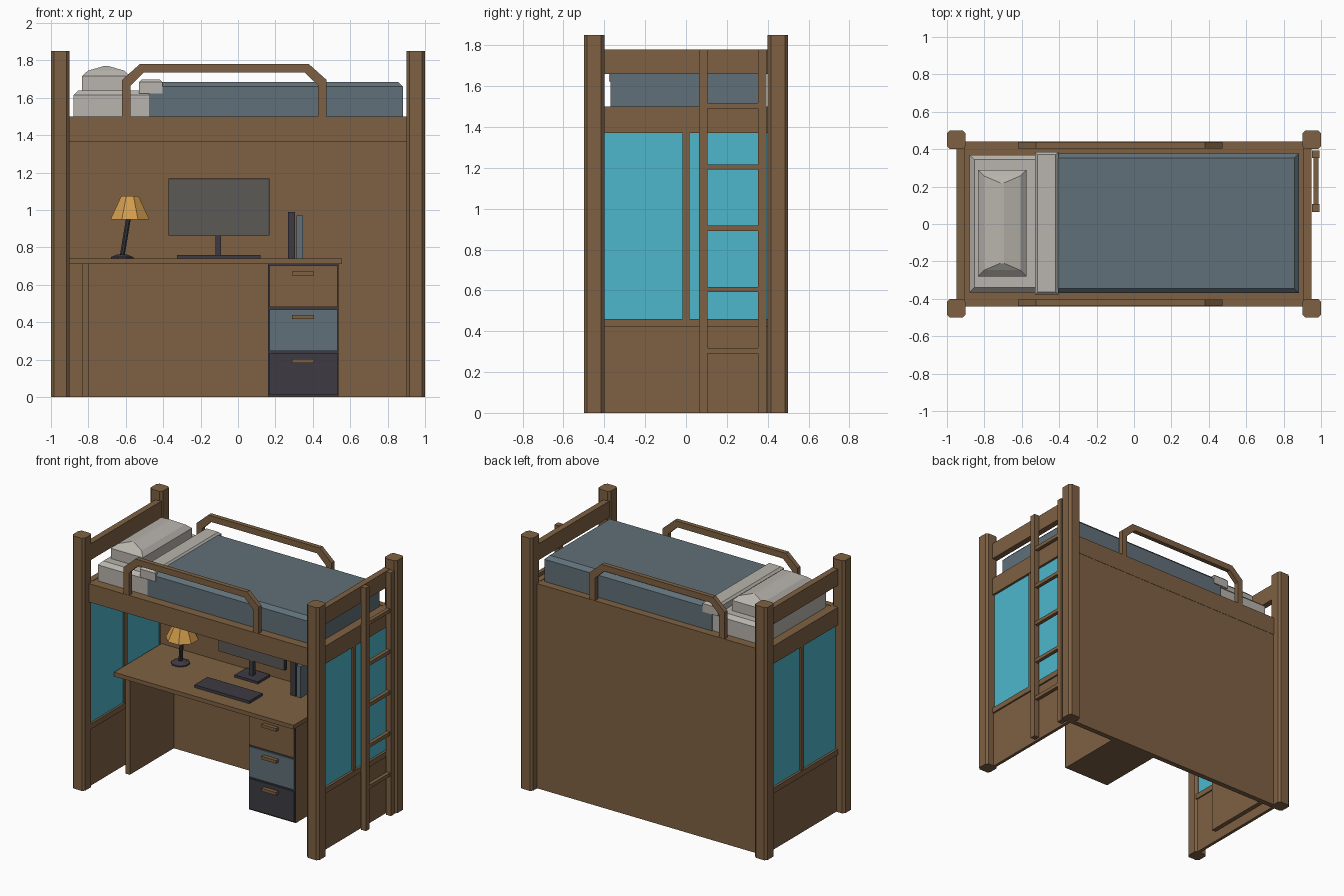
import bpy, bmesh, math
from mathutils import Vector

if "Cube" in bpy.data.objects:
    bpy.data.objects.remove(bpy.data.objects["Cube"], do_unlink=True)


def material(name, rgb):
    m = bpy.data.materials.new(name)
    m.use_nodes = True
    # sRGB to linear
    col = [((c / 255 + 0.055) / 1.055) ** 2.4 for c in rgb] + [1]
    m.diffuse_color = col
    m.node_tree.nodes["Principled BSDF"].inputs["Base Color"].default_value = col
    return m


WOOD = material("warm wood", (126, 97, 67))
SLATE = material("slate blue", (97, 112, 120))
LINEN = material("pale linen", (184, 180, 173))
DARK = material("charcoal", (61, 59, 66))
GLASS = material("turquoise glass", (77, 183, 203))
SHADE = material("amber shade", (210, 156, 76))
SCREEN = material("screen grey", (92, 90, 86))


def finish(bm, name, mat):
    bmesh.ops.recalc_face_normals(bm, faces=bm.faces)
    me = bpy.data.meshes.new(name)
    bm.to_mesh(me)
    bm.free()
    me.materials.append(mat)
    ob = bpy.data.objects.new(name, me)
    bpy.context.collection.objects.link(ob)
    return ob


def loft(name, mat, rings):
    """Skin a stack of closed rings of points and cap both ends."""
    bm = bmesh.new()
    loops = [[bm.verts.new(p) for p in r] for r in rings]
    n = len(loops[0])
    for a, b in zip(loops, loops[1:]):
        for i in range(n):
            j = (i + 1) % n
            bm.faces.new((a[i], a[j], b[j], b[i]))
    bm.faces.new(loops[0])
    bm.faces.new(loops[-1])
    return finish(bm, name, mat)


def rect(x, y, z, inset=0):
    (x0, x1), (y0, y1), i = x, y, inset
    return [(x0 + i, y0 + i, z), (x1 - i, y0 + i, z), (x1 - i, y1 - i, z), (x0 + i, y1 - i, z)]


def box(name, mat, x, y, z):
    return loft(name, mat, [rect(x, y, z[0]), rect(x, y, z[1])])


def cushion(name, mat, x, y, z, c):
    """Box with chamfered top edges."""
    return loft(name, mat, [rect(x, y, z[0]), rect(x, y, z[1] - c), rect(x, y, z[1], c)])


def disc(c, r, n=8):
    return [(c[0] + r * math.cos(math.tau * (k + 0.5) / n),
             c[1] + r * math.sin(math.tau * (k + 0.5) / n), c[2]) for k in range(n)]


def span(s, a, b):
    return tuple(sorted((s * a, s * b)))


# Corner posts with chamfered vertical edges
h, c = 0.05, 0.016
octagon = [(-h + c, -h), (h - c, -h), (h, -h + c), (h, h - c),
           (h - c, h), (-h + c, h), (-h, h - c), (-h, -h + c)]
for sx, side in ((1, "left"), (-1, "right")):
    for sy, end in ((-1, "front"), (1, "back")):
        loft(f"{end}_{side}_post", WOOD,
             [[(sx * 0.95 + u, sy * 0.45 + v, z) for u, v in octagon] for z in (0, 1.85)])

# End walls: wooden base, sill, two panes, mullion, rails
for s, side in ((1, "left"), (-1, "right")):
    wide, thin, y = span(s, 0.905, 0.95), span(s, 0.915, 0.938), (-0.41, 0.41)
    box(f"{side}_lower_panel", WOOD, thin, y, (0, 0.43))
    box(f"{side}_sill", WOOD, wide, y, (0.42, 0.46))
    box(f"{side}_window", GLASS, span(s, 0.92, 0.933), y, (0.45, 1.38))
    box(f"{side}_mullion", WOOD, span(s, 0.91, 0.945), (-0.018, 0.018), (0.46, 1.37))
    box(f"{side}_bed_rail", WOOD, wide, y, (1.37, 1.5))
    box(f"{side}_head_rail", WOOD, wide, y, (1.66, 1.78))

# Long rails, back wall, bed platform
for s, end in ((-1, "front"), (1, "back")):
    box(f"{end}_bed_rail", WOOD, (-0.91, 0.91), span(s, 0.395, 0.44), (1.365, 1.5))
box("back_panel", WOOD, (-0.91, 0.91), (0.40, 0.438), (0, 1.365))
box("bed_platform", WOOD, (-0.91, 0.91), (-0.4, 0.4), (1.43, 1.497))

# Guard rails: an arch with cut corners, half outline mirrored
half = [(0.547, 1.5), (0.547, 1.695), (0.452, 1.78)]
inner = [(0.502, 1.5), (0.502, 1.665), (0.43, 1.735)]
outline = half + [(-u, z) for u, z in reversed(half)]
outline += [(-u, z) for u, z in inner] + [(u, z) for u, z in reversed(inner)]
for s, end in ((-1, "front"), (1, "back")):
    loft(f"{end}_guard_rail", WOOD,
         [[(u - 0.073, s * y, z) for u, z in outline] for y in (0.405, 0.438)])

# Bedding
cushion("mattress", LINEN, (-0.88, -0.44), (-0.365, 0.37), (1.49, 1.64), 0.026)
cushion("blanket", SLATE, (-0.475, 0.883), (-0.37, 0.378), (1.49, 1.685), 0.026)
cushion("blanket_fold", LINEN, (-0.53, -0.405), (-0.378, 0.385), (1.622, 1.697), 0.014)
px, py = (-0.835, -0.575), (-0.28, 0.29)
loft("pillow", LINEN, [rect(px, py, 1.63), rect(px, py, 1.715), rect(px, py, 1.745, 0.033),
                       rect((-0.715, -0.695), (-0.21, 0.22), 1.77)])

# Ladder
for name, y in (("front", 0.085), ("back", 0.373)):
    box(f"ladder_{name}_rail", WOOD, (0.953, 0.992), (y - 0.021, y + 0.021), (0, 1.78))
for k in range(5):
    z = 0.304 + 0.3 * k
    box(f"ladder_rung_{k + 1}", WOOD, (0.96, 0.987), (0.1, 0.36), (z - 0.013, z + 0.013))

# Desk with side panel
box("desk_top", WOOD, (-0.9, 0.555), (-0.15, 0.405), (0.71, 0.74))
box("desk_side_panel", WOOD, (-0.835, -0.8), (-0.11, 0.405), (0, 0.71))

# Drawer cabinet
box("cabinet", WOOD, (0.16, 0.538), (-0.095, 0.405), (0, 0.71))
box("cabinet_face", DARK, (0.16, 0.538), (-0.103, -0.094), (0.002, 0.71))
for k, (name, mat) in enumerate((("bottom", DARK), ("middle", SLATE), ("top", WOOD))):
    z = 0.012 + 0.234 * k
    box(f"{name}_drawer", mat, (0.168, 0.531), (-0.112, -0.1), (z, z + 0.222))
    box(f"{name}_handle", WOOD, (0.288, 0.406), (-0.14, -0.111), (z + 0.17, z + 0.192))

# Monitor and keyboard
box("monitor_body", DARK, (-0.372, 0.168), (0.304, 0.33), (0.863, 1.167))
box("monitor_screen", SCREEN, (-0.368, 0.164), (0.298, 0.305), (0.867, 1.163))
box("monitor_stand", DARK, (-0.12, -0.09), (0.3, 0.33), (0.75, 0.9))
box("monitor_foot", DARK, (-0.2, -0.01), (0.245, 0.385), (0.739, 0.757))
box("keyboard", DARK, (-0.325, 0.12), (-0.04, 0.11), (0.739, 0.76))

# Desk lamp with leaning stem
foot, neck = Vector((-0.62, 0.22, 0.74)), Vector((-0.578, 0.18, 1.0))
loft("lamp_base", DARK, [disc(foot, 0.065), disc(foot + Vector((0, 0, 0.008)), 0.065),
                         disc(foot + Vector((0, 0, 0.022)), 0.028)])
loft("lamp_stem", DARK, [disc(foot + Vector((0, 0, 0.01)), 0.014), disc(neck, 0.014)])
loft("lamp_shade", SHADE, [disc((neck.x, neck.y, 0.95), 0.112), disc((neck.x, neck.y, 1.075), 0.05)])

# Books
box("tall_book", DARK, (0.266, 0.305), (0.23, 0.395), (0.739, 0.988))
box("short_book", SLATE, (0.313, 0.347), (0.23, 0.39), (0.739, 0.97))
